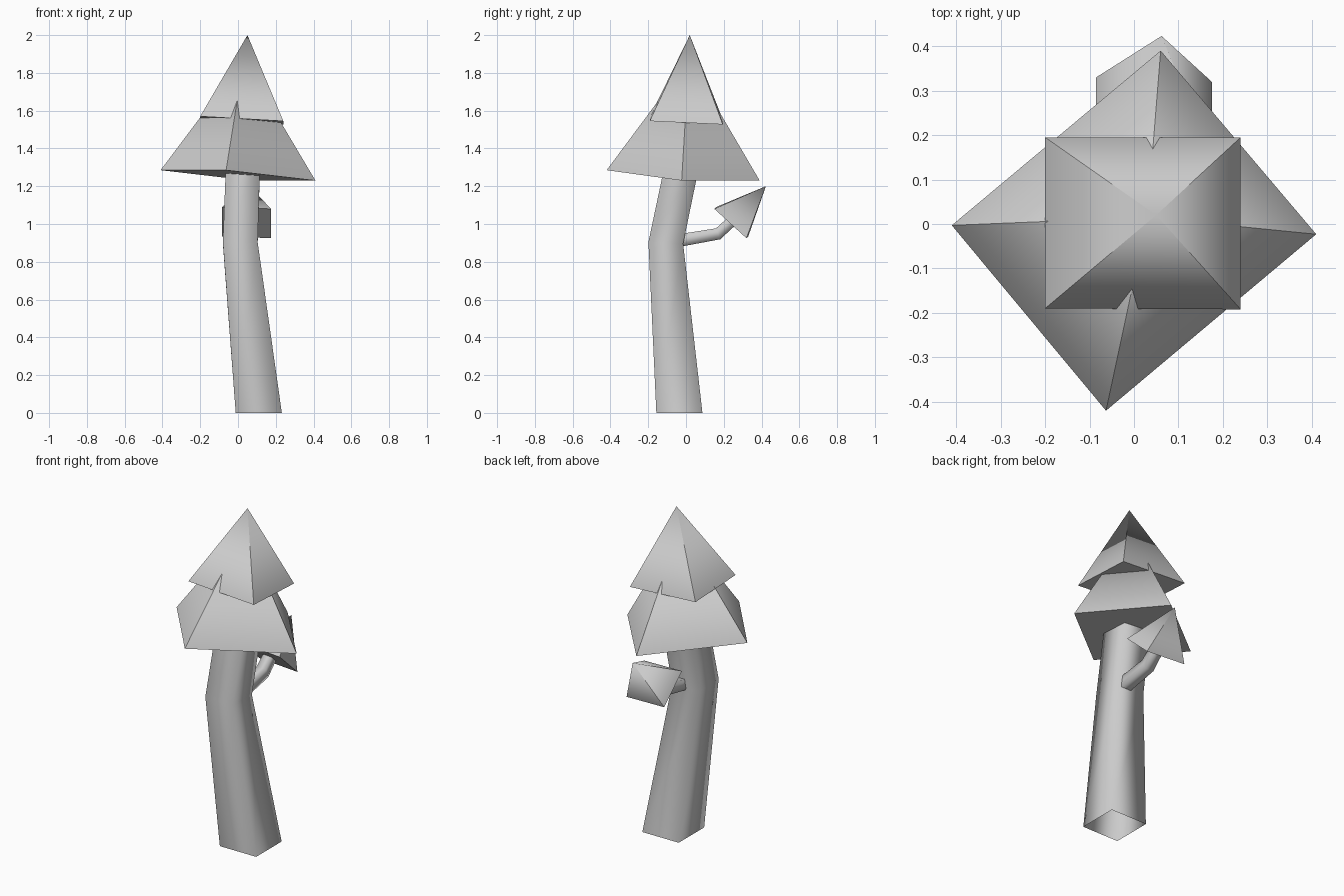
import bpy, bmesh
from mathutils import Vector

if "Cube" in bpy.data.objects:
    bpy.data.objects.remove(bpy.data.objects["Cube"])


def new_object(name, bm, smooth=True):
    bmesh.ops.recalc_face_normals(bm, faces=bm.faces[:])
    me = bpy.data.meshes.new(name)
    bm.to_mesh(me)
    bm.free()
    for p in me.polygons:
        p.use_smooth = smooth
    ob = bpy.data.objects.new(name, me)
    bpy.context.collection.objects.link(ob)
    return ob


def square_limb(name, path):
    """Four-sided smooth limb; path = (centre, half side, axis used for section height)."""
    bm = bmesh.new()
    rings = []
    for centre, half, up in path:
        c, v, u = Vector(centre), Vector(up).normalized(), Vector((1, 0, 0))
        rings.append([bm.verts.new(c + half * (a * u + b * v))
                      for a, b in ((-1, -1), (1, -1), (1, 1), (-1, 1))])
    for r, s in zip(rings, rings[1:]):
        for i in range(4):
            j = (i + 1) % 4
            bm.faces.new((r[i], r[j], s[j], s[i]))
    return new_object(name, bm)


def pyramid(name, base, apex):
    """Closed pyramid: crisp at the base, softly shaded at the tip."""
    bm = bmesh.new()
    b = [bm.verts.new(p) for p in base]
    top = bm.verts.new(apex)
    bm.faces.new(b)
    for i in range(4):
        bm.faces.new((b[i], b[(i + 1) % 4], top))
    ob = new_object(name, bm)
    me = ob.data
    axis = (Vector(apex) - sum((Vector(p) for p in base), Vector()) / 4).normalized()
    normals = [None] * len(me.loops)
    for p in me.polygons:
        for li in p.loop_indices:
            at_tip = me.loops[li].vertex_index == 4
            normals[li] = axis if at_tip else p.normal.copy()
    me.normals_split_custom_set(normals)
    return ob


# Bent trunk, open at the ground
square_limb("trunk", [
    ((0.11, -0.035, 0.0), 0.122, (0, 1, 0)),
    ((0.012, -0.107, 0.90), 0.092, (0, 1, -0.05)),
    ((0.028, -0.013, 1.35), 0.09, (0, 1, -0.1)),
])

# Side branch, rising towards the back
square_limb("branch", [
    ((0.045, -0.08, 0.905), 0.034, (0, -0.15, 1)),
    ((0.045, 0.17, 0.948), 0.031, (0, -0.4, 1)),
    ((0.045, 0.26, 1.03), 0.028, (0, -0.9, 1)),
])

# Foliage tiers
pyramid("lower_foliage",
        [(-0.41, -0.003, 1.285), (-0.063, -0.42, 1.285),
         (0.41, -0.023, 1.23), (0.06, 0.39, 1.23)],
        (0.03, 0.015, 1.87))
pyramid("upper_foliage",
        [(-0.20, -0.19, 1.57), (0.24, -0.192, 1.545),
         (0.24, 0.195, 1.527), (-0.20, 0.195, 1.552)],
        (0.05, 0.02, 2.0))

# Small foliage on the branch tip
pyramid("branch_foliage",
        [(-0.085, 0.16, 1.09), (-0.085, 0.33, 0.935),
         (0.175, 0.32, 0.925), (0.175, 0.15, 1.08)],
        (0.062, 0.423, 1.20))
